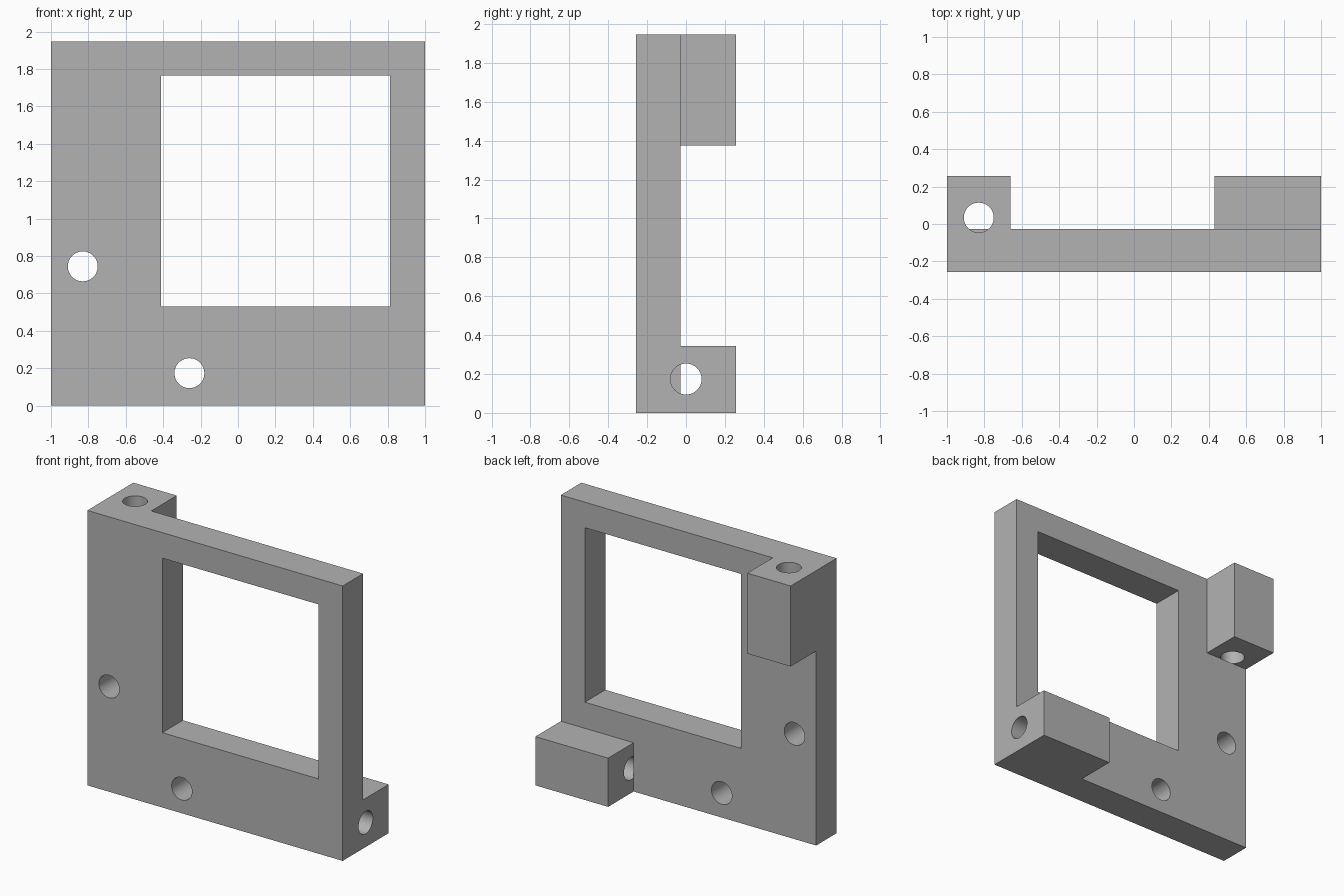
import bpy
import math
from mathutils import Vector

cube = bpy.data.objects.get("Cube")
if cube:
    bpy.data.objects.remove(cube, do_unlink=True)

# Material
grey = bpy.data.materials.new("plain grey")
grey.use_nodes = True
colour = (0.45, 0.45, 0.45, 1)
grey.diffuse_color = colour
grey.node_tree.nodes["Principled BSDF"].inputs["Base Color"].default_value = colour

FRONT, FACE, BACK = -0.257, -0.028, 0.257
TOP = 1.946
RADIUS = 0.08


def box(name, low, high):
    low, high = Vector(low), Vector(high)
    bpy.ops.mesh.primitive_cube_add(size=1, location=(low + high) / 2)
    ob = bpy.context.object
    ob.name = name
    ob.scale = high - low
    bpy.ops.object.transform_apply(location=True, rotation=True, scale=True)
    ob.data.materials.append(grey)
    return ob


def rod(name, start, end):
    start, end = Vector(start), Vector(end)
    axis = end - start
    bpy.ops.mesh.primitive_cylinder_add(
        vertices=48, radius=RADIUS, depth=axis.length,
        location=(start + end) / 2, rotation=axis.to_track_quat("Z", "Y").to_euler())
    ob = bpy.context.object
    ob.name = name
    bpy.ops.object.transform_apply(location=True, rotation=True, scale=True)
    ob.data.materials.append(grey)
    return ob


def combine(target, tool, operation):
    mod = target.modifiers.new(tool.name, "BOOLEAN")
    mod.operation = operation
    mod.solver = "EXACT"
    mod.object = tool
    bpy.context.view_layer.objects.active = target
    bpy.ops.object.modifier_apply(modifier=mod.name)
    bpy.data.objects.remove(tool, do_unlink=True)


# Plate with two lugs on the back
bracket = box("frame_bracket", (-1, FRONT, 0), (1, FACE, TOP))
combine(bracket, box("upper_lug", (-1, FRONT, 1.376), (-0.66, BACK, TOP)), "UNION")
combine(bracket, box("lower_lug", (0.43, FRONT, 0), (1, BACK, 0.345)), "UNION")

# Square window
combine(bracket, box("window", (-0.412, -1, 0.53), (0.812, 1, 1.765)), "DIFFERENCE")

# Bolt holes through the plate, then along each lug
holes = [
    ((-0.83, -1, 0.745), (-0.83, 1, 0.745)),
    ((-0.26, -1, 0.174), (-0.26, 1, 0.174)),
    ((-0.83, 0.034, 1.376), (-0.83, 0.034, 2.1)),
    ((0.43, 0, 0.174), (1.1, 0, 0.174)),
]
for start, end in holes:
    combine(bracket, rod("hole", start, end), "DIFFERENCE")

# Smooth hole walls, sharp edges
bpy.ops.object.select_all(action="DESELECT")
bracket.select_set(True)
bpy.context.view_layer.objects.active = bracket
bpy.ops.object.shade_smooth_by_angle(angle=math.radians(30))
